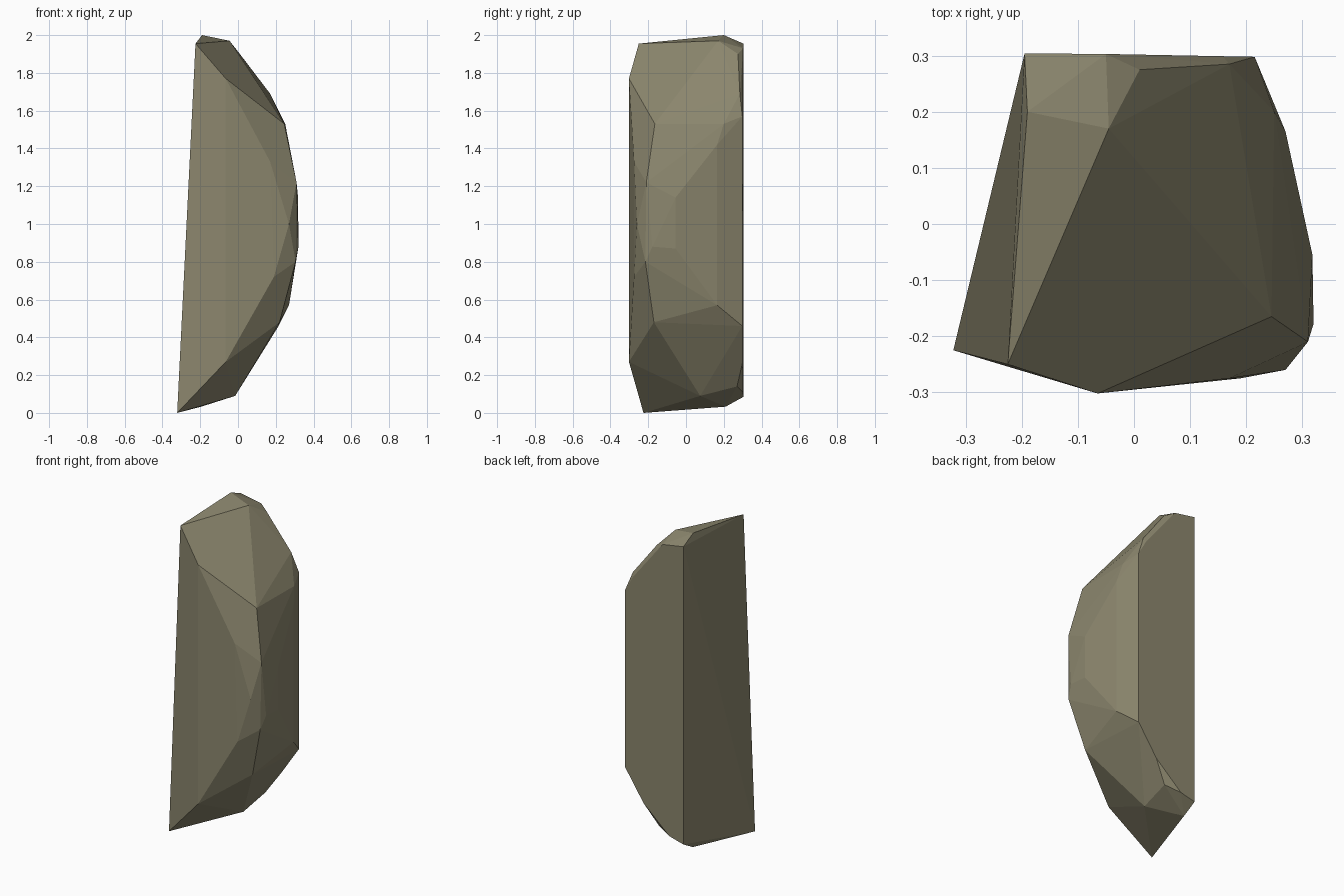
import bpy, bmesh

# Corner points of the chipped stone shard, grouped by region
back_face = [(-.195, .304, 1.955), (-.05, .303, 1.93), (.158, .299, 1.67), (.215, .298, 1.57),
             (.215, .298, .46), (.086, .30, .27), (-.095, .302, .11), (-.195, .304, .085)]
crown = [(-.225, -.25, 1.955), (-.19, .2, 2.0), (-.045, .17, 1.97), (.01, .275, 1.9),
         (.17, .285, 1.69)]
front_ridge = [(-.065, -.302, 1.77), (-.065, -.302, .27), (.17, -.275, 1.33),
               (.19, -.275, .72), (.27, -.26, 1.0)]
right_side = [(.245, -.165, 1.53), (.25, .2, 1.53), (.27, .165, 1.42), (.27, .165, .57),
              (.31, -.21, 1.22), (.318, -.055, 1.14), (.318, -.055, .87),
              (.32, -.178, .88), (.305, -.215, .8), (.22, -.17, .48)]
foot = [(-.322, -.225, 0), (-.195, .21, .033), (-.015, .075, .09), (0, .27, .14)]

# Wrap the corners in a faceted hull
bm = bmesh.new()
for p in back_face + crown + front_ridge + right_side + foot:
    bm.verts.new(p)
hull = bmesh.ops.convex_hull(bm, input=bm.verts)
inside = [v for v in bm.verts if not v.link_faces]
bmesh.ops.delete(bm, geom=inside, context='VERTS')

# Merge nearly flat triangles into clean facets
bmesh.ops.dissolve_limit(bm, angle_limit=.035, verts=bm.verts, edges=bm.edges)
bmesh.ops.recalc_face_normals(bm, faces=bm.faces)

mesh = bpy.data.meshes.new("stone_shard")
bm.to_mesh(mesh)
bm.free()
rock = bpy.data.objects.new("stone_shard", mesh)
bpy.context.collection.objects.link(rock)

# Olive grey stone
stone = bpy.data.materials.new("stone")
stone.diffuse_color = (.26, .24, .155, 1)
mesh.materials.append(stone)
